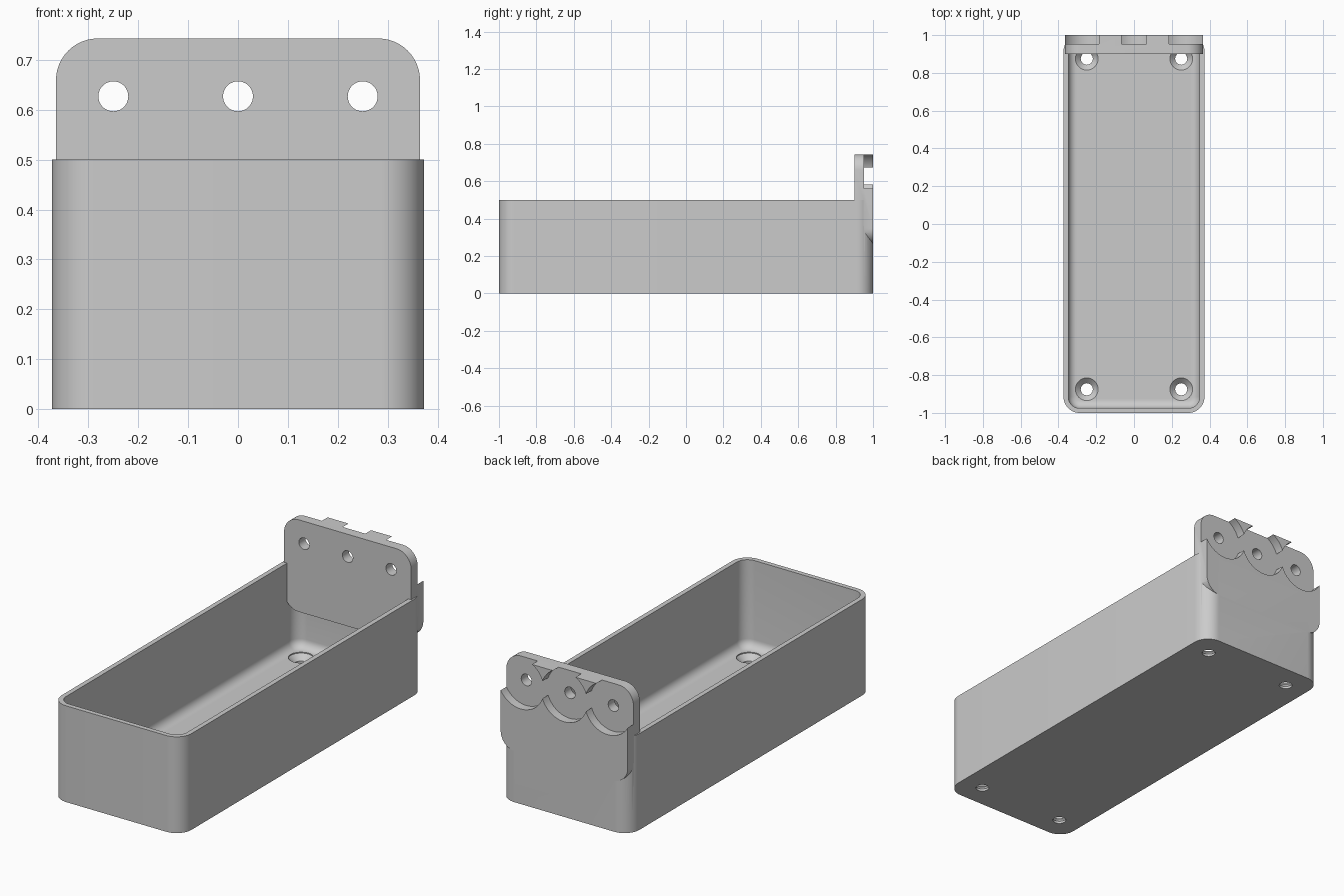
import bpy, bmesh, math
from mathutils import Matrix, Vector

cube = bpy.data.objects.get("Cube")
if cube:
    bpy.data.objects.remove(cube, do_unlink=True)

grey = bpy.data.materials.new("plain grey")
grey.use_nodes = True
grey.diffuse_color = (0.6, 0.6, 0.6, 1)
grey.node_tree.nodes["Principled BSDF"].inputs["Base Color"].default_value = (0.6, 0.6, 0.6, 1)


def rounded_rect(half_w, half_h, radius, steps=12):
    """Outline of a rounded rectangle, counter-clockwise."""
    points = []
    for quarter, (sx, sy) in enumerate([(1, 1), (-1, 1), (-1, -1), (1, -1)]):
        for i in range(steps + 1):
            a = math.pi / 2 * (quarter + i / steps)
            points.append((sx * (half_w - radius) + radius * math.cos(a),
                           sy * (half_h - radius) + radius * math.sin(a)))
    return points


def circle(radius, sides=48):
    return [(radius * math.cos(math.tau * i / sides),
             radius * math.sin(math.tau * i / sides)) for i in range(sides)]


def loft(name, layers, location=(0, 0, 0), upright=False):
    """Closed solid through (outline, height) layers; upright turns its axis to -y."""
    bm = bmesh.new()
    rings = [[bm.verts.new((x, y, z)) for x, y in outline] for outline, z in layers]
    for low, high in zip(rings, rings[1:]):
        for i in range(len(low)):
            j = (i + 1) % len(low)
            bm.faces.new((low[i], low[j], high[j], high[i]))
    bm.faces.new(rings[0][::-1])
    bm.faces.new(rings[-1])
    if upright:
        bm.transform(Matrix.Rotation(math.pi / 2, 4, "X"))
    bm.transform(Matrix.Translation(Vector(location)))
    bmesh.ops.recalc_face_normals(bm, faces=bm.faces)
    mesh = bpy.data.meshes.new(name)
    bm.to_mesh(mesh)
    bm.free()
    mesh.materials.append(grey)
    obj = bpy.data.objects.new(name, mesh)
    bpy.context.collection.objects.link(obj)
    return obj


def combine(target, other, operation):
    """Apply a boolean and remove the helper."""
    mod = target.modifiers.new("combine", "BOOLEAN")
    mod.operation, mod.object, mod.solver = operation, other, "EXACT"
    bpy.context.view_layer.objects.active = target
    bpy.ops.object.modifier_apply(modifier=mod.name)
    bpy.data.objects.remove(other, do_unlink=True)


HALF_W, HEIGHT, CORNER, WALL, FLOOR, FILLET = 0.373, 0.5, 0.085, 0.025, 0.045, 0.045

# Outer box
outline = rounded_rect(HALF_W, 1, CORNER)
tray = loft("mounted_tray", [(outline, 0), (outline, HEIGHT)])

# Cavity with a fillet around the floor
layers = []
for i in range(9):
    a = math.pi / 2 * i / 8
    inset = WALL + FILLET * (1 - math.sin(a))
    layers.append((rounded_rect(HALF_W - inset, 1 - inset, CORNER - inset),
                   FLOOR + FILLET * (1 - math.cos(a))))
layers.append((layers[-1][0], HEIGHT + 0.1))
combine(tray, loft("cavity", layers), "DIFFERENCE")

# Mounting plate at the back
PLATE_TOP, PLATE_BOTTOM, HOLE_Z = 0.743, 0.265, 0.627
plate = rounded_rect(0.365, (PLATE_TOP - PLATE_BOTTOM) / 2, 0.084)
combine(tray, loft("back_plate", [(plate, 0), (plate, 0.1)],
                   (0, 1, (PLATE_TOP + PLATE_BOTTOM) / 2), True), "UNION")

# Screw holes and overlapping round pockets in the plate
for x in (-0.25, 0, 0.25):
    combine(tray, loft("plate_hole", [(circle(0.03), 0), (circle(0.03), 0.4)],
                       (x, 1.1, HOLE_Z), True), "DIFFERENCE")
    combine(tray, loft("pocket", [(circle(0.133, 64), 0), (circle(0.133, 64), 0.147)],
                       (x, 1.1, HOLE_Z), True), "DIFFERENCE")

# Countersunk holes in the floor
for x in (-0.25, 0.25):
    for y in (-0.875, 0.875):
        sink = [(circle(0.032), -0.05), (circle(0.032), 0.012),
                (circle(0.06), 0.04), (circle(0.06), 0.1)]
        combine(tray, loft("floor_hole", sink, (x, y, 0)), "DIFFERENCE")

# Smooth the rounded surfaces, keep edges sharp
bpy.ops.object.select_all(action="DESELECT")
tray.select_set(True)
bpy.context.view_layer.objects.active = tray
bpy.ops.object.shade_smooth_by_angle(angle=math.radians(30))
